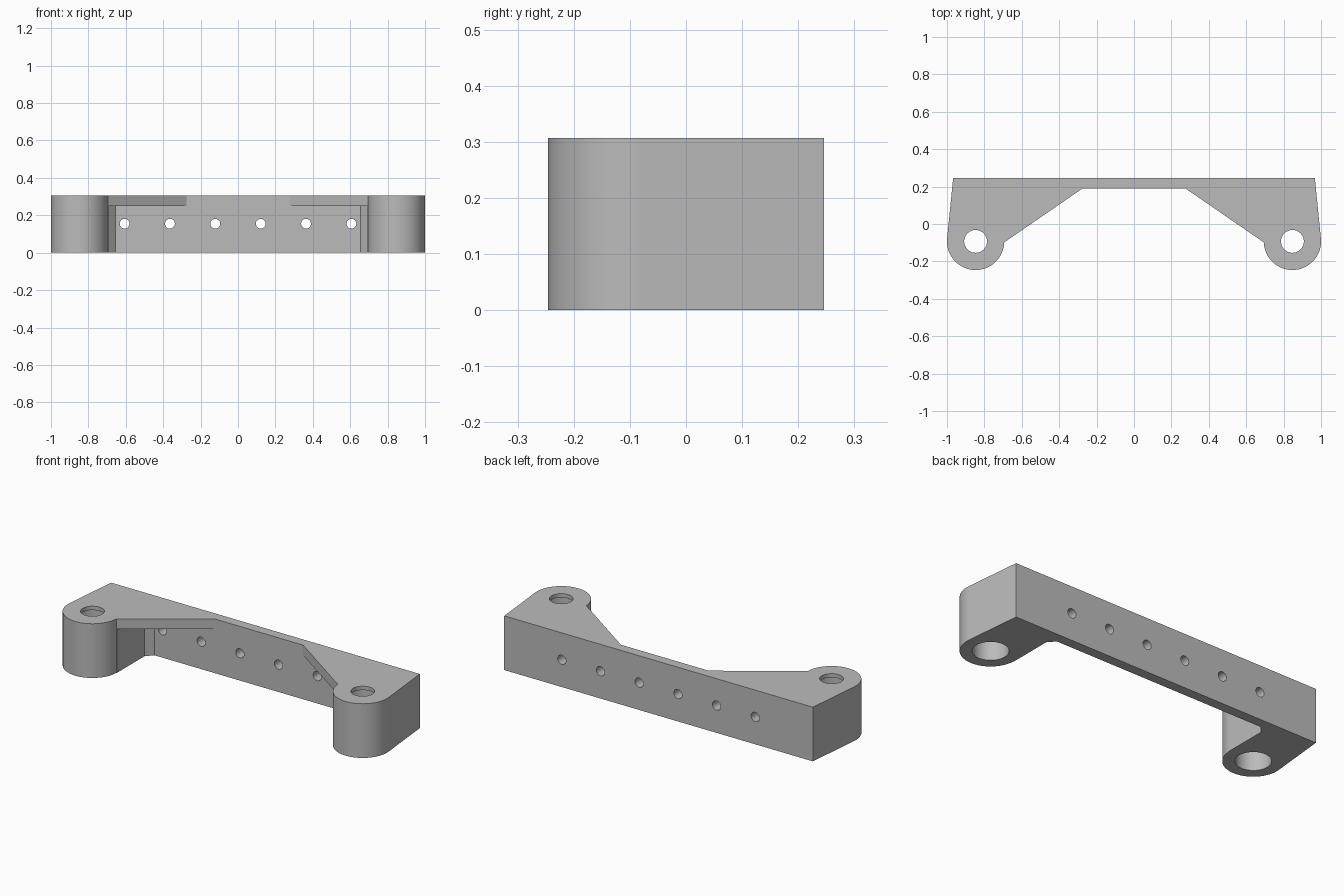
import bpy, bmesh
from math import radians, sin, cos, pi

cube = bpy.data.objects.get("Cube")
if cube:
    bpy.data.objects.remove(cube, do_unlink=True)

grey = bpy.data.materials.new("plain grey")
grey.use_nodes = True
color = (0.5, 0.5, 0.5, 1)
grey.diffuse_color = color
grey.node_tree.nodes["Principled BSDF"].inputs["Base Color"].default_value = color

HEIGHT, BACK, WALL = 0.307, 0.246, 0.19
BOSS_X, BOSS_Y, BOSS_R = 0.847, -0.093, 0.153


def prism(name, outline, z0, z1):
    """Extrude a flat outline from z0 to z1."""
    bm = bmesh.new()
    face = bm.faces.new([bm.verts.new((x, y, z0)) for x, y in outline])
    top = bmesh.ops.extrude_face_region(bm, geom=[face])["geom"]
    verts = [v for v in top if isinstance(v, bmesh.types.BMVert)]
    bmesh.ops.translate(bm, verts=verts, vec=(0, 0, z1 - z0))
    bmesh.ops.recalc_face_normals(bm, faces=bm.faces)
    mesh = bpy.data.meshes.new(name)
    bm.to_mesh(mesh)
    bm.free()
    mesh.materials.append(grey)
    obj = bpy.data.objects.new(name, mesh)
    bpy.context.collection.objects.link(obj)
    return obj


def rod(name, radius, z0, z1, sides=48):
    ring = [(radius * cos(2 * pi * i / sides), radius * sin(2 * pi * i / sides))
            for i in range(sides)]
    return prism(name, ring, z0, z1)


def mirrored(half):
    return half + [(-x, y) for x, y in reversed(half)]


def cut(target, cutter):
    cutter.hide_render = True
    mod = target.modifiers.new("cut", "BOOLEAN")
    mod.operation, mod.solver, mod.object = "DIFFERENCE", "EXACT", cutter
    bpy.context.view_layer.objects.active = target
    bpy.ops.object.modifier_apply(modifier=mod.name)
    bpy.data.objects.remove(cutter, do_unlink=True)


# Bracket body: back bar, slanted webs and rounded end bosses
arc = [radians(6 - 184 * i / 40) for i in range(41)]
half = [(0.967, BACK)]
half += [(BOSS_X + BOSS_R * cos(a), BOSS_Y + BOSS_R * sin(a)) for a in arc]
half += [(0.275, WALL)]
bracket = prism("bracket", mirrored(half), 0, HEIGHT)

# Pocket under the webs, with chamfered rear corners
pocket = [(0.692, -0.4), (0.692, WALL - 0.037), (0.655, WALL)]
cut(bracket, prism("pocket_cutter", mirrored(pocket), -0.1, 0.25))

# Vertical boss holes: wide bore below, narrow opening at the top
for side in (-1, 1):
    for radius, top in ((0.091, HEIGHT - 0.022), (0.061, 0.5)):
        bore = rod("bore_cutter", radius, -0.1, top)
        bore.location = (side * BOSS_X, BOSS_Y, 0)
        cut(bracket, bore)

# Row of small holes through the back wall
for i in range(6):
    hole = rod("hole_cutter", 0.026, -0.1, 0.1, 32)
    hole.rotation_euler.x = pi / 2
    hole.location = ((i - 2.5) * 0.2425, 0.22, 0.155)
    cut(bracket, hole)

# Smooth the round walls, keep the edges crisp
bpy.ops.object.select_all(action="DESELECT")
bracket.select_set(True)
bpy.context.view_layer.objects.active = bracket
bpy.ops.object.shade_smooth_by_angle(angle=radians(25))
